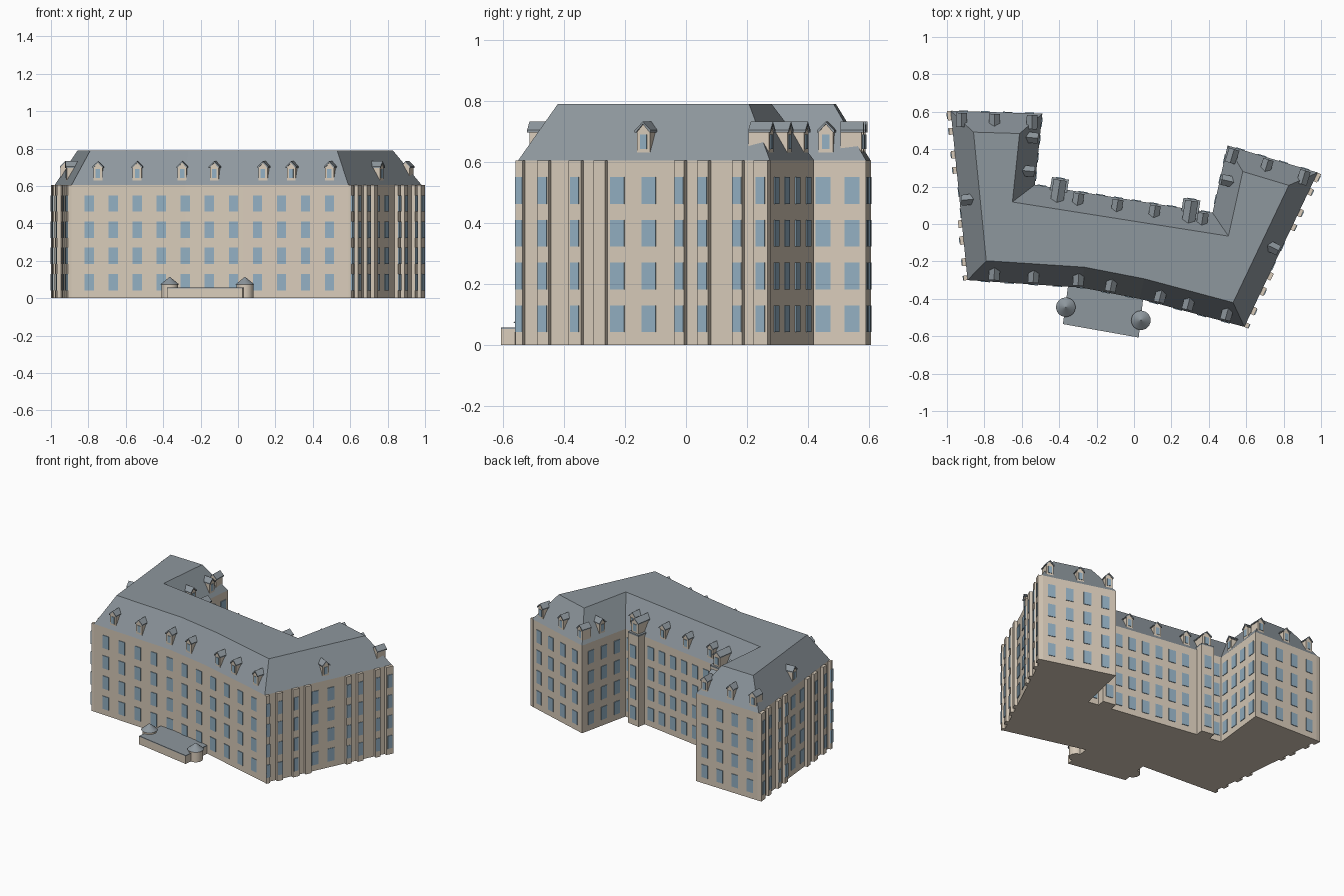
import bpy, bmesh, math
from mathutils import Vector

if "Cube" in bpy.data.objects:
    bpy.data.objects.remove(bpy.data.objects["Cube"])

EAVE, TOP, INSET, PROUD = 0.605, 0.79, 0.11, 0.02
# footprint, counter-clockwise from the front left corner
FOOT = [Vector(p) for p in [(-.89, -.30), (-.28, -.34), (.03, -.40), (.59, -.55), (.982, .275),
                            (.50, .42), (.42, .06), (-.53, .21), (-.49, .59), (-.98, .605)]]
N = len(FOOT)


def material(name, c):
    m = bpy.data.materials.new(name)
    m.diffuse_color = (*c, 1)
    m.use_nodes = True
    m.node_tree.nodes["Principled BSDF"].inputs["Base Color"].default_value = m.diffuse_color
    return m


STONE = material("stone", (.69, .60, .49))
SLATE = material("slate", (.27, .31, .34))
GLASS = material("glass", (.29, .43, .54))


def finish(bm, name, mat):
    bmesh.ops.recalc_face_normals(bm, faces=bm.faces)
    me = bpy.data.meshes.new(name)
    bm.to_mesh(me)
    bm.free()
    me.materials.append(mat)
    ob = bpy.data.objects.new(name, me)
    bpy.context.collection.objects.link(ob)
    return ob


def loft(bm, lower, upper):
    """Closed solid between two matching loops."""
    a = [bm.verts.new(p) for p in lower]
    b = [bm.verts.new(p) for p in upper]
    bm.faces.new(a[::-1])
    bm.faces.new(b)
    for i in range(len(a)):
        j = (i + 1) % len(a)
        bm.faces.new((a[i], a[j], b[j], b[i]))


def prism(bm, pts, z0, z1):
    loft(bm, [(p[0], p[1], z0) for p in pts], [(p[0], p[1], z1) for p in pts])


def frame(e):
    a, b = FOOT[e], FOOT[(e + 1) % N]
    d = (b - a).normalized()
    return a, d, Vector((d.y, -d.x)), (b - a).length


def at(e, u, v):
    """Point u along wall e, v outwards from it."""
    a, d, n, _ = frame(e)
    return a + d * u + n * v


def wall_box(bm, e, u0, u1, v0, v1, z0, z1):
    prism(bm, [at(e, u0, v0), at(e, u0, v1), at(e, u1, v1), at(e, u1, v0)], z0, z1)


def section(bm, e, u, prof, v0, v1):
    """Profile of (offset, z) pairs swept outwards from v0 to v1."""
    loop = lambda v: [(*at(e, u + o, v), z) for o, z in prof]
    loft(bm, loop(v0), loop(v1))


def inset(d):
    out = []
    for i in range(N):
        n1, n2 = frame(i - 1 if i else N - 1)[2], frame(i)[2]
        out.append(FOOT[i] - (n1 + n2) * d / (1 + n1.dot(n2)))
    return out


# main walls and mansard roof
bm = bmesh.new()
prism(bm, FOOT, 0, EAVE)
finish(bm, "walls", STONE)
bm = bmesh.new()
loft(bm, [(*p, EAVE) for p in FOOT], [(*p, TOP) for p in inset(INSET)])
finish(bm, "mansard_roof", SLATE)

pil, glass, dorm, caps, towers = (bmesh.new() for _ in range(5))


def windows(e, u, w=.05, v=0.0):
    for k in range(4):
        z = .042 + .14 * k
        wall_box(glass, e, u - w / 2, u + w / 2, v - .005, v + .004, z, z + .088)


def dormer(e, u, w=.048, v=-.015):
    h = w / 2
    section(dorm, e, u, [(-h, .628), (h, .628), (h, .70), (0, .725), (-h, .70)], -.085, v)
    o = h + .005
    section(caps, e, u, [(-o, .697), (-h, .697), (0, .724), (h, .697), (o, .697),
                         (o, .704), (0, .732), (-o, .704)], -.085, v + .006)
    section(glass, e, u, [(-h * .5, .642), (h * .5, .642), (h * .5, .69), (-h * .5, .69)], v - .01, v + .003)


def front_pos(x):
    e = 0 if x < FOOT[1].x else 1 if x < FOOT[2].x else 2
    a, d, _, _ = frame(e)
    return e, (x - a.x) / d.x


# front windows and dormers
for i in range(11):
    windows(*front_pos(-.795 + .1285 * i))
for x in (-.75, -.54, -.30, -.13, .13, .28, .485):
    dormer(*front_pos(x))

# outer sides: narrow pilasters carrying slim windows
STRIPS = [(0, .028), (.085, .13), (.21, .26), (.31, .355), (.63, .67), (.72, .765), (.86, .90), (.945, 1)]
for e in (3, 9):
    L = frame(e)[3]
    t = lambda f: (f if e == 3 else 1 - f) * L
    for s in STRIPS:
        u0, u1 = sorted((t(s[0]), t(s[1])))
        wall_box(pil, e, u0, u1, -.01, PROUD, 0, EAVE)
        if s[0] != .31:
            windows(e, (u0 + u1) / 2, min(.032, u1 - u0), PROUD)
    for f in (.395, .52):
        windows(e, t(f), .05)

# other walls: window positions, then dormer positions, as fractions of wall length
WALLS = {4: ([.14, .38, .62, .86], [.13, .54, .92]),
         5: ([.2, .5, .8], [.5]),
         6: ([.04, .23, .33, .43, .53, .63, .73, .96], [.05, .32, .53, .75]),
         7: ([.12, .38, .63, .88], [.18, .65]),
         8: ([.14, .38, .62, .86], [.11, .52, .88])}
for e, (wins, dorms) in WALLS.items():
    L = frame(e)[3]
    for f in wins:
        windows(e, f * L)
    for f in dorms:
        dormer(e, f * L)
for e, f in ((3, .49), (9, .53)):
    dormer(e, f * frame(e)[3])

# stair towers in the courtyard
for f in (.125, .865):
    u = f * frame(6)[3]
    wall_box(towers, 6, u - .046, u + .046, -.03, .055, 0, .62)
    wall_box(caps, 6, u - .046, u + .046, -.04, .055, .62, .63)
    windows(6, u, .05, .055)
    dormer(6, u, .06, .04)

finish(pil, "pilasters", STONE)
finish(glass, "windows", GLASS)
finish(dorm, "dormers", STONE)
finish(caps, "dormer_roofs", SLATE)
finish(towers, "stair_towers", STONE)

# entrance porch with two round turrets
PORCH = [(-.38, -.535), (.025, -.607), (.05, -.39), (-.35, -.31)]
for name, z0, z1, m in (("porch", 0, .052, STONE), ("porch_roof", .052, .058, SLATE)):
    bm = bmesh.new()
    prism(bm, PORCH, z0, z1)
    finish(bm, name, m)
body, cone = bmesh.new(), bmesh.new()
for x, y in ((-.365, -.445), (.037, -.515)):
    ring = lambda r, z: [(x + r * math.cos(i * math.pi / 12), y + r * math.sin(i * math.pi / 12), z) for i in range(24)]
    loft(body, ring(.045, 0), ring(.045, .075))
    loft(cone, ring(.052, .072), ring(.002, .113))
for b, name, m in ((body, "turret_walls", STONE), (cone, "turret_cones", SLATE)):
    ob = finish(b, name, m)
    bpy.context.view_layer.objects.active = ob
    ob.select_set(True)
    bpy.ops.object.shade_smooth_by_angle()
    ob.select_set(False)
